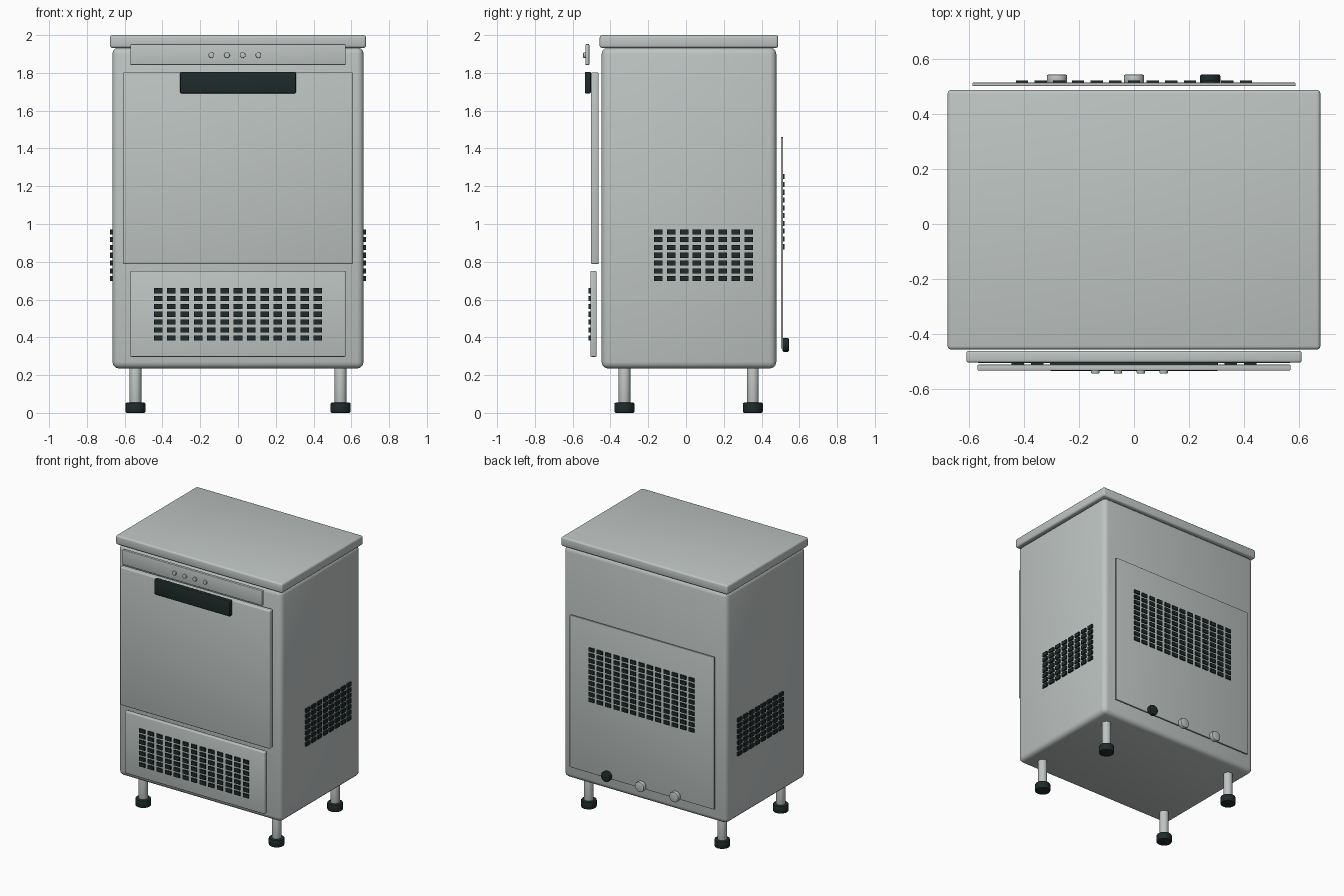
import bpy, bmesh
from mathutils import Matrix, Vector

if "Cube" in bpy.data.objects:
    bpy.data.objects.remove(bpy.data.objects["Cube"], do_unlink=True)


def material(name, rgb):
    m = bpy.data.materials.new(name)
    m.use_nodes = True
    m.diffuse_color = (*rgb, 1)
    m.node_tree.nodes["Principled BSDF"].inputs["Base Color"].default_value = (*rgb, 1)
    return m


STEEL = material("pale steel grey", (0.52, 0.56, 0.55))
DARK = material("dark green black", (0.014, 0.024, 0.024))


def finish(name, bm, mat, bevel=0, segments=3):
    me = bpy.data.meshes.new(name)
    bm.to_mesh(me)
    bm.free()
    me.materials.append(mat)
    ob = bpy.data.objects.new(name, me)
    bpy.context.collection.objects.link(ob)
    bpy.ops.object.select_all(action='DESELECT')
    bpy.context.view_layer.objects.active = ob
    ob.select_set(True)
    if bevel:
        b = ob.modifiers.new("rounded edges", 'BEVEL')
        b.width, b.segments, b.limit_method = bevel, segments, 'ANGLE'
        bpy.ops.object.modifier_apply(modifier=b.name)
        bpy.ops.object.shade_smooth_by_angle(angle=0.6)
    return ob


def add_box(bm, lo, hi):
    lo, hi = Vector(lo), Vector(hi)
    bmesh.ops.create_cube(bm, size=1, matrix=Matrix.Translation((lo + hi) / 2)
                          @ Matrix.Diagonal((*(hi - lo), 1)))


def box(name, lo, hi, mat, bevel):
    bm = bmesh.new()
    add_box(bm, lo, hi)
    return finish(name, bm, mat, bevel)


def cylinder(name, start, end, radius, mat, bevel=0, sides=32):
    a, b = Vector(start), Vector(end)
    bm = bmesh.new()
    turn = (b - a).to_track_quat('Z', 'Y').to_matrix().to_4x4()
    bmesh.ops.create_cone(bm, cap_ends=True, segments=sides, radius1=radius, radius2=radius,
                          depth=(b - a).length, matrix=Matrix.Translation((a + b) / 2) @ turn)
    return finish(name, bm, mat, bevel, 2)


def vents(name, axis, out, u_range, z_range, columns, rows):
    """Grid of thin slots; axis is the facing direction, out its near and far distance."""
    bm = bmesh.new()
    w, h = 0.045, 0.027
    for i in range(columns):
        u = u_range[0] + (u_range[1] - u_range[0] - w) * i / (columns - 1)
        for j in range(rows):
            z = z_range[0] + (z_range[1] - z_range[0] - h) * j / (rows - 1)
            if axis == 'x':
                add_box(bm, (out[0], u, z), (out[1], u + w, z + h))
            else:
                add_box(bm, (u, out[0], z), (u + w, out[1], z + h))
    return finish(name, bm, DARK)


# Cabinet and lid
box("cabinet_body", (-0.665, -0.447, 0.235), (0.665, 0.478, 1.935), STEEL, 0.035)
box("top_lid", (-0.678, -0.457, 1.932), (0.678, 0.488, 2.0), STEEL, 0.013)

# Front: door, handle, control panel, lower panel
box("door", (-0.61, -0.504, 0.787), (0.61, -0.462, 1.802), STEEL, 0.008)
box("door_handle", (-0.306, -0.535, 1.692), (0.306, -0.504, 1.806), DARK, 0.005)
box("control_panel", (-0.57, -0.533, 1.842), (0.57, -0.512, 1.952), STEEL, 0.004)
box("lower_panel", (-0.57, -0.506, 0.297), (0.57, -0.474, 0.752), STEEL, 0.006)
for i in range(4):
    x = -0.141 + i * 0.083
    cylinder(f"button_{i + 1}", (x, -0.53, 1.894), (x, -0.544, 1.894), 0.015, STEEL, 0.003)

# Ventilation slots
vents("front_vents", 'y', (-0.515, -0.505), (-0.445, 0.445), (0.384, 0.66), 13, 7)
vents("back_vents", 'y', (0.513, 0.522), (-0.43, 0.43), (0.866, 1.264), 13, 10)
for side, s in (("left", 1), ("right", -1)):
    vents(f"{side}_vents", 'x', (s * 0.664, s * 0.677), (-0.17, 0.355), (0.697, 0.972), 8, 7)

# Back panel with connectors
box("back_panel", (-0.588, 0.502, 0.34), (0.588, 0.514, 1.46), STEEL, 0.003)
for name, x, mat in (("power", 0.277, DARK), ("water_inlet", 0, STEEL), ("drain", -0.28, STEEL)):
    cylinder(f"{name}_connector", (x, 0.512, 0.36), (x, 0.544, 0.36), 0.037, mat, 0.006)

# Legs and feet
for side, x in (("left", 0.543), ("right", -0.543)):
    for end, y in (("front", -0.326), ("back", 0.354)):
        cylinder(f"{end}_{side}_leg", (x, y, 0.003), (x, y, 0.26), 0.031, STEEL, 0.002)
        cylinder(f"{end}_{side}_foot", (x, y, 0), (x, y, 0.055), 0.053, DARK, 0.008)
